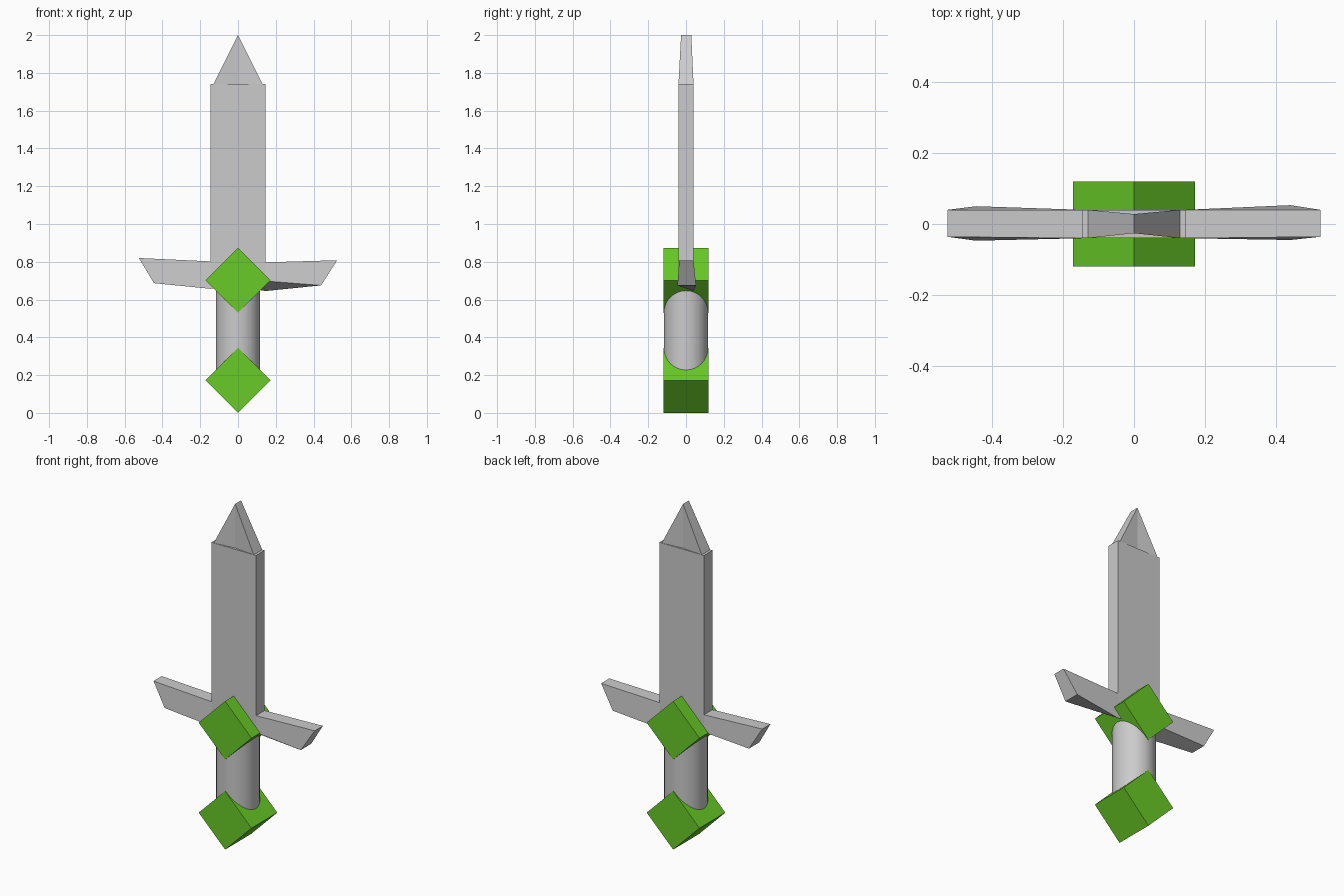
import bpy, bmesh, math

if "Cube" in bpy.data.objects:
    bpy.data.objects.remove(bpy.data.objects["Cube"])


def finish(bm, name, mat=None):
    bmesh.ops.recalc_face_normals(bm, faces=bm.faces[:])
    me = bpy.data.meshes.new(name)
    bm.to_mesh(me)
    bm.free()
    ob = bpy.data.objects.new(name, me)
    bpy.context.collection.objects.link(ob)
    if mat:
        me.materials.append(mat)
    return ob


green = bpy.data.materials.new("green")
green.diffuse_color = (0.14, 0.6, 0.02, 1)
green.use_nodes = True
green.node_tree.nodes["Principled BSDF"].inputs["Base Color"].default_value = green.diffuse_color

# Blade and crossguard: cross-sections along x
# (top front, top back, bottom back, bottom front), each as (x, y, z)
sections = [
    [(-.525, -.036, .82), (-.525, .04, .82), (-.445, .05, .687), (-.445, -.047, .687)],
    [(-.145, -.04, .802), (-.145, .04, .802), (-.145, .04, .70), (-.145, -.04, .657)],
    [(.145, -.04, .797), (.145, .04, .797), (.145, .04, .645), (.145, -.04, .698)],
    [(.525, -.036, .808), (.525, .04, .808), (.44, .053, .675), (.44, -.045, .675)],
]
bm = bmesh.new()
rings = [[bm.verts.new(p) for p in s] for s in sections]
blade_base = None
for i, (a, b) in enumerate(zip(rings, rings[1:])):
    for k in range(4):
        n = (k + 1) % 4
        f = bm.faces.new((a[k], a[n], b[n], b[k]))
        if i == 1 and k == 0:
            blade_base = f
bm.faces.new(rings[0])
bm.faces.new(rings[-1])
# Blade rises from the middle of the guard
new = bmesh.ops.extrude_face_region(bm, geom=[blade_base])["geom"]
for v in new:
    if isinstance(v, bmesh.types.BMVert):
        v.co.z = 1.74
if blade_base.is_valid:
    bmesh.ops.delete(bm, geom=[blade_base], context='FACES_ONLY')
finish(bm, "blade_and_guard")

# Blade tip: two wedges sharing a narrow central ridge
bm = bmesh.new()
for s in (-1, 1):
    of, ob_ = bm.verts.new((s * .131, -.04, 1.738)), bm.verts.new((s * .131, .04, 1.738))
    cf, cb = bm.verts.new((0, -.026, 1.738)), bm.verts.new((0, .028, 1.738))
    tf, tb = bm.verts.new((0, -.026, 2)), bm.verts.new((0, .028, 2))
    for f in ((of, cf, tf), (ob_, tb, cb), (of, tf, tb, ob_), (of, ob_, cb, cf)):
        bm.faces.new(f)
bmesh.ops.remove_doubles(bm, verts=bm.verts[:], dist=1e-5)
finish(bm, "blade_tip")

# Grip
bpy.ops.mesh.primitive_cylinder_add(vertices=32, radius=.117, depth=.52, location=(0, 0, .44))
grip = bpy.context.object
grip.name = "grip"
bpy.ops.object.shade_smooth_by_angle()

# Diamond blocks at guard and pommel
for name, z in (("pommel_block", .172), ("guard_block", .702)):
    bm = bmesh.new()
    bmesh.ops.create_cube(bm, size=1)
    side = .172 * math.sqrt(2)
    bmesh.ops.scale(bm, vec=(side, .24, side), verts=bm.verts[:])
    ob = finish(bm, name, green)
    ob.rotation_euler.y = math.pi / 4
    ob.location.z = z
